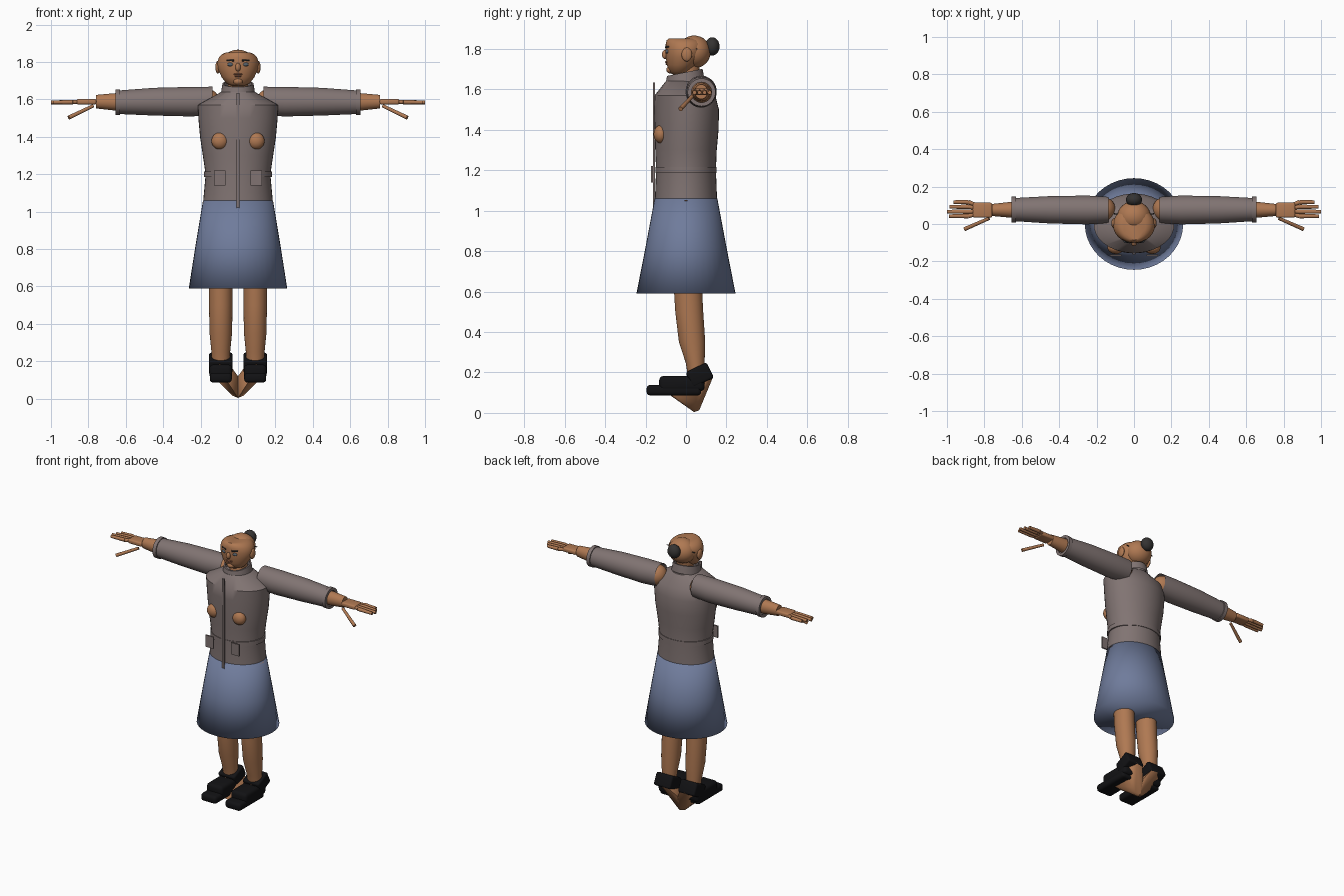
import bpy, bmesh, math
from mathutils import Vector, Matrix

cube = bpy.data.objects.get("Cube")
if cube:
    bpy.data.objects.remove(cube, do_unlink=True)


def material(name, r, g, b):
    m = bpy.data.materials.new(name)
    m.use_nodes = True
    m.diffuse_color = (r, g, b, 1)
    m.node_tree.nodes["Principled BSDF"].inputs["Base Color"].default_value = (r, g, b, 1)
    return m


SKIN = material("brown skin", .43, .19, .085)
JACKET = material("warm grey cloth", .22, .175, .17)
SKIRT = material("slate blue cloth", .16, .2, .33)
BLACK = material("black leather", .006, .006, .007)
HAIR = material("dark grey hair", .035, .033, .032)
EYE = material("eye grey", .1, .13, .16)
LIP = material("lip brown", .33, .13, .07)


def finish(name, bm, mat, angle=40):
    bmesh.ops.recalc_face_normals(bm, faces=bm.faces[:])
    for f in bm.faces:
        f.smooth = True
    me = bpy.data.meshes.new(name)
    bm.to_mesh(me)
    bm.free()
    me.materials.append(mat)
    if angle < 180:
        me.set_sharp_from_angle(angle=math.radians(angle))
    ob = bpy.data.objects.new(name, me)
    bpy.context.collection.objects.link(ob)
    return ob


def loft(name, rings, mat, axis="z", caps=True, tilt=0, angle=40, n=40):
    """Rings are (height along axis, radius, radius, centre, centre)."""
    bm = bmesh.new()
    loops = []
    for h, ra, rb, ca, cb in rings:
        loop = []
        for i in range(n):
            t = math.tau * i / n
            a, b = ca + ra * math.cos(t), cb + rb * math.sin(t)
            p = (a, b, h + tilt * b) if axis == "z" else (h, a, b)
            loop.append(bm.verts.new(p))
        loops.append(loop)
    for lo, hi in zip(loops, loops[1:]):
        for i in range(n):
            j = (i + 1) % n
            bm.faces.new((lo[i], lo[j], hi[j], hi[i]))
    if caps:
        bm.faces.new(loops[0])
        bm.faces.new(loops[-1])
    return finish(name, bm, mat, angle)


def ball(name, centre, size, mat):
    bm = bmesh.new()
    bmesh.ops.create_uvsphere(bm, u_segments=28, v_segments=16, radius=1,
                              matrix=Matrix.Translation(centre) @ Matrix.Diagonal((*size, 1)))
    return finish(name, bm, mat, 60)


def box(name, centre, size, mat, tilt=0, bevel=0):
    bm = bmesh.new()
    bmesh.ops.create_cube(bm, size=1, matrix=Matrix.Translation(centre)
                          @ Matrix.Rotation(tilt, 4, "X") @ Matrix.Diagonal((*size, 1)))
    if bevel:
        bmesh.ops.bevel(bm, geom=bm.edges[:], offset=bevel, segments=3,
                        profile=.5, affect="EDGES")
    return finish(name, bm, mat)


def rod(name, a, b, r1, r2, mat):
    a, b = Vector(a), Vector(b)
    bm = bmesh.new()
    turn = (b - a).to_track_quat("Z", "Y").to_matrix().to_4x4()
    bmesh.ops.create_cone(bm, cap_ends=True, segments=14, radius1=r1, radius2=r2,
                          depth=(b - a).length,
                          matrix=Matrix.Translation((a + b) / 2) @ turn)
    return finish(name, bm, mat)


def hull(name, points, mat):
    bm = bmesh.new()
    for p in points:
        bm.verts.new(p)
    res = bmesh.ops.convex_hull(bm, input=bm.verts[:])
    spare = [v for v in res["geom_interior"] if isinstance(v, bmesh.types.BMVert)]
    bmesh.ops.delete(bm, geom=spare, context="VERTS")
    return finish(name, bm, mat, 60)


# Clothed trunk
loft("skirt", [(.59, .263, .245, 0, 0), (.82, .227, .2, 0, 0), (1.06, .187, .155, 0, 0)],
     SKIRT, angle=180)
loft("jacket", [(1.045, .187, .154, 0, 0), (1.2, .173, .148, 0, 0), (1.3, .188, .152, 0, 0),
                (1.4, .203, .158, 0, .003), (1.5, .212, .16, 0, .003),
                (1.57, .215, .15, 0, -.005), (1.64, .09, .095, 0, -.005)], JACKET)
loft("belt", [(1.185, .182, .152, 0, 0), (1.215, .182, .152, 0, 0)], JACKET)
loft("collar", [(1.63, .092, .097, 0, -.006), (1.685, .083, .088, 0, -.006),
                (1.685, .074, .079, 0, -.006), (1.63, .08, .085, 0, -.006)],
     JACKET, caps=False, tilt=.2)
box("front_placket", (0, -.158, 1.317), (.018, .008, .635), JACKET)
ball("hips", (0, 0, 1.05), (.191, .13, .012), SKIN)

# Neck and head
loft("neck", [(1.6, .055, .055, 0, 0), (1.74, .05, .05, 0, .02)], SKIN)
loft("face", [(1.672, .03, .03, 0, -.035), (1.685, .062, .05, 0, -.03),
              (1.72, .088, .075, 0, -.02), (1.76, .106, .09, 0, -.01),
              (1.795, .112, .097, 0, -.005), (1.825, .102, .095, 0, -.005),
              (1.842, .085, .088, 0, -.008), (1.852, .062, .07, 0, -.015)], SKIN)
ball("back_of_head", (0, .04, 1.785), (.09, .082, .081), SKIN)
ball("hair_bun", (0, .13, 1.812), (.043, .036, .045), HAIR)
ball("nose", (0, -.104, 1.772), (.014, .015, .022), SKIN)
ball("upper_lip", (0, -.092, 1.735), (.024, .012, .006), LIP)
ball("lower_lip", (0, -.09, 1.725), (.021, .012, .006), LIP)
ball("chin", (0, -.075, 1.697), (.026, .022, .02), SKIN)

for s, side in ((1, "left"), (-1, "right")):
    # Face details
    ball(side + "_ear", (s * .108, .004, 1.772), (.013, .026, .034), SKIN)
    ball(side + "_eye", (s * .04, -.092, 1.787), (.017, .009, .01), EYE)
    rod(side + "_eyebrow", (s * .022, -.1, 1.808), (s * .06, -.084, 1.81), .005, .004, HAIR)
    rod(side + "_hairpin", (s * .06, .05, 1.8), (s * .107, .055, 1.8), .003, .003, HAIR)

    # Chest and pocket
    ball(side + "_chest", (s * .097, -.125, 1.378), (.045, .035, .045), SKIN)
    box(side + "_pocket", (s * .097, -.167, 1.18), (.06, .01, .08), JACKET)

    # Sleeve and arm
    loft(side + "_sleeve", [(s * .137, .07, .076, .075, 1.592), (s * .25, .077, .079, .075, 1.588),
                            (s * .45, .073, .074, .076, 1.588), (s * .635, .062, .063, .077, 1.585)],
         JACKET, axis="x", caps=False)
    loft(side + "_cuff", [(s * .63, .06, .06, .077, 1.585), (s * .63, .069, .069, .077, 1.585),
                          (s * .655, .069, .069, .077, 1.585), (s * .655, .05, .05, .077, 1.585)],
         JACKET, axis="x", caps=False)
    ball(side + "_shoulder", (s * .165, .078, 1.588), (.066, .066, .068), SKIN)
    loft(side + "_arm", [(s * .16, .06, .06, .075, 1.588), (s * .45, .052, .052, .076, 1.588),
                         (s * .66, .042, .046, .076, 1.587), (s * .76, .032, .036, .075, 1.588)],
         SKIN, axis="x")

    # Hand
    box(side + "_palm", (s * .81, .074, 1.588), (.105, .08, .03), SKIN, bevel=.01)
    for name, y, tip in (("little_finger", .117, .965), ("ring_finger", .092, .985),
                         ("middle_finger", .066, 1), ("index_finger", .042, .99)):
        start = (s * .85, y * .7 + .022, 1.588)
        knuckle = (s * .885, y, 1.586)
        rod(side + "_" + name + "_base", start, knuckle, .01, .012, SKIN)
        rod(side + "_" + name, knuckle, (s * tip, y, 1.584), .012, .01, SKIN)
    rod(side + "_thumb", (s * .775, .03, 1.565), (s * .905, -.027, 1.503), .009, .011, SKIN)

    # Leg and inward-folded foot
    x = s * .092
    loft(side + "_leg", [(.17, .046, .04, x, .052), (.25, .05, .047, x, .045),
                         (.35, .06, .065, x, .03), (.5, .063, .069, x, .016),
                         (.7, .064, .07, x, .005)], SKIN)
    hull(side + "_foot", [(s * px, py, pz) for px, py, pz in (
        (0, .04, .004), (0, .065, .012), (.03, .05, .016), (.06, .05, .045),
        (0, .09, .11), (0, .03, .12), (.03, .05, .145), (.04, .13, .175),
        (.09, .135, .18), (.13, .1, .17), (.1, .05, .09), (.11, -.08, .095),
        (.06, -.09, .095), (.1, .02, .2))], SKIN)

    # Shoe
    box(side + "_sole", (x, -.06, .112), (.118, .27, .052), BLACK, bevel=.018)
    box(side + "_shoe_upper", (x, -.02, .145), (.122, .225, .076), BLACK, bevel=.022)
    box(side + "_ankle_strap", (x, .068, .187), (.126, .115, .085), BLACK,
        tilt=math.radians(26), bevel=.012)
